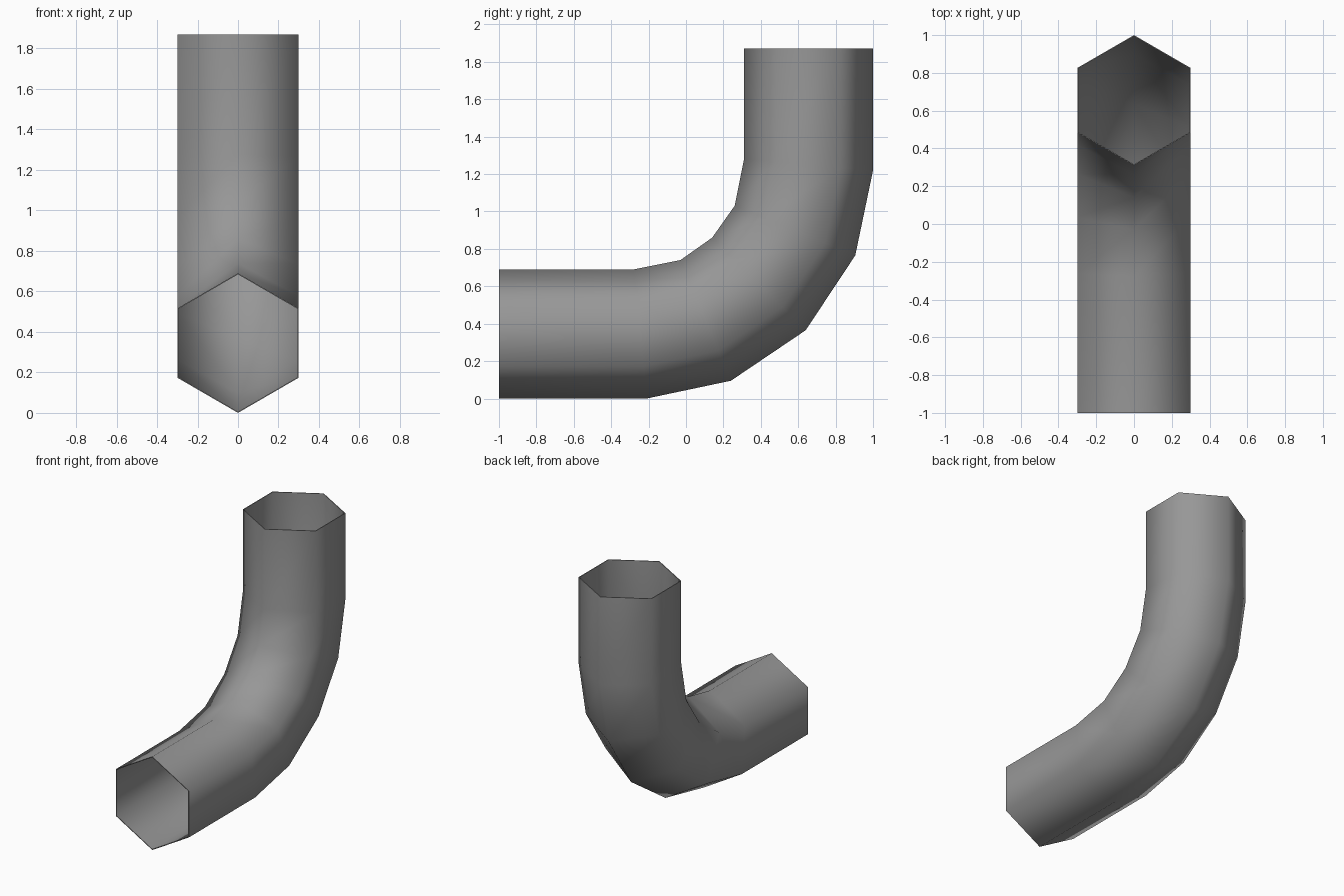
import bpy
import bmesh
import math
from mathutils import Vector

cube = bpy.data.objects.get("Cube")
if cube:
    bpy.data.objects.remove(cube, do_unlink=True)

# Material
grey = bpy.data.materials.new("matte_grey")
grey.use_nodes = True
colour = (0.31, 0.31, 0.31, 1)
grey.diffuse_color = colour
bsdf = next(n for n in grey.node_tree.nodes if n.type == 'BSDF_PRINCIPLED')
bsdf.inputs["Base Color"].default_value = colour
bsdf.inputs["Roughness"].default_value = 0.8

# Side profile of the elbow: (y, z) on the inside and outside of the bend
inside = [(-1, .69), (-.28, .69), (-.03, .74), (.14, .86), (.26, 1.03), (.31, 1.28), (.31, 1.87)]
outside = [(-1, 0), (-.21, 0), (.24, .095), (.64, .365), (.905, .765), (1, 1.22), (1, 1.87)]
SIDES = 6
HALF_WIDTH = 0.298


def hex_ring(bm, a, b):
    """Mitred six-sided cross-section between two profile points."""
    a, b = Vector((0, *a)), Vector((0, *b))
    centre, arm = (a + b) / 2, (a - b) / 2
    radius = HALF_WIDTH / math.sin(math.pi / 3)
    angles = [math.tau * i / SIDES for i in range(SIDES)]
    return [bm.verts.new(centre + arm * math.cos(t) + Vector((radius * math.sin(t), 0, 0)))
            for t in angles]


# Pipe skin bridged from ring to ring, open at both ends
bm = bmesh.new()
rings = [hex_ring(bm, a, b) for a, b in zip(inside, outside)]
for low, high in zip(rings, rings[1:]):
    for i in range(SIDES):
        j = (i + 1) % SIDES
        bm.faces.new((low[i], low[j], high[j], high[i]))
bmesh.ops.recalc_face_normals(bm, faces=bm.faces)
# An open tube: make sure the left-hand faces point outwards
side = max(bm.faces, key=lambda f: f.calc_center_median().x)
if side.normal.x < 0:
    bmesh.ops.reverse_faces(bm, faces=bm.faces)
mesh = bpy.data.meshes.new("elbow_pipe")
bm.to_mesh(mesh)
bm.free()
mesh.materials.append(grey)
pipe = bpy.data.objects.new("elbow_pipe", mesh)
bpy.context.collection.objects.link(pipe)

# Thin wall, then smooth sides with crisp rims
bpy.ops.object.select_all(action='DESELECT')
pipe.select_set(True)
bpy.context.view_layer.objects.active = pipe
wall = pipe.modifiers.new("wall", 'SOLIDIFY')
wall.thickness = 0.006
wall.offset = -1
bpy.ops.object.modifier_apply(modifier=wall.name)
bpy.ops.object.shade_smooth_by_angle(angle=math.radians(75))
